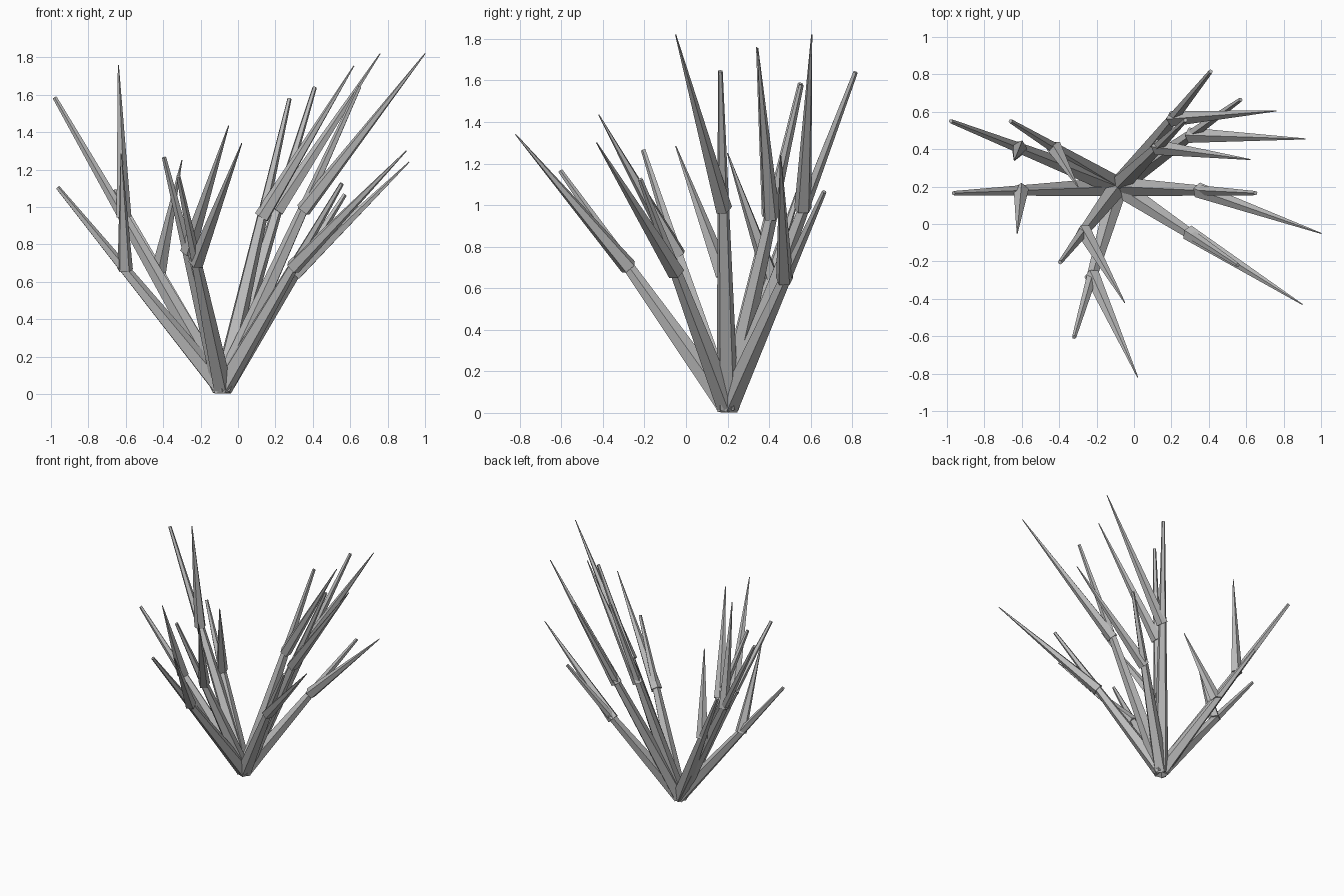
import bpy
from mathutils import Vector

if "Cube" in bpy.data.objects:
    bpy.data.objects.remove(bpy.data.objects["Cube"])

mat = bpy.data.materials.new("stone grey")
mat.diffuse_color = (0.5, 0.5, 0.5, 1)
mat.use_nodes = True
mat.node_tree.nodes["Principled BSDF"].inputs["Base Color"].default_value = mat.diffuse_color

ROOT = Vector((-0.085, 0.2, 0.03))
SIDES = 5


def spike(name, start, end, r1, r2):
    """Tapered low-poly shaft running from start to end."""
    axis = end - start
    bpy.ops.mesh.primitive_cone_add(
        vertices=SIDES, radius1=r1, radius2=r2, depth=axis.length,
        location=(start + end) / 2,
        rotation=axis.to_track_quat('Z', 'Y').to_euler())
    obj = bpy.context.object
    obj.name = name
    obj.data.materials.append(mat)


# stem tip, twig tip; each twig leaves its stem at about 60 % of the length
stems = [
    ((-0.98, 0.55, 1.585), (-0.64, 0.34, 1.76)),
    ((-0.66, 0.55, 1.09), (-0.30, 0.20, 1.25)),
    ((-0.965, 0.165, 1.105), (-0.625, -0.05, 1.285)),
    ((-0.32, -0.605, 1.165), (0.02, -0.82, 1.34)),
    ((-0.395, -0.205, 1.265), (-0.05, -0.42, 1.435)),
    ((0.65, 0.165, 1.645), (1.0, -0.05, 1.82)),
    ((0.41, 0.815, 1.64), (0.76, 0.605, 1.82)),
    ((0.57, 0.665, 1.065), (0.915, 0.455, 1.24)),
    ((0.275, 0.555, 1.58), (0.62, 0.345, 1.755)),
    ((0.555, -0.22, 1.125), (0.90, -0.43, 1.30)),
]
for i, (tip, twig_tip) in enumerate(stems, 1):
    tip, twig_tip = Vector(tip), Vector(twig_tip)
    spike(f"stem_{i}", ROOT, tip, 0.055, 0.012)
    spike(f"twig_{i}", ROOT.lerp(tip, 0.59), twig_tip, 0.043, 0.003)
